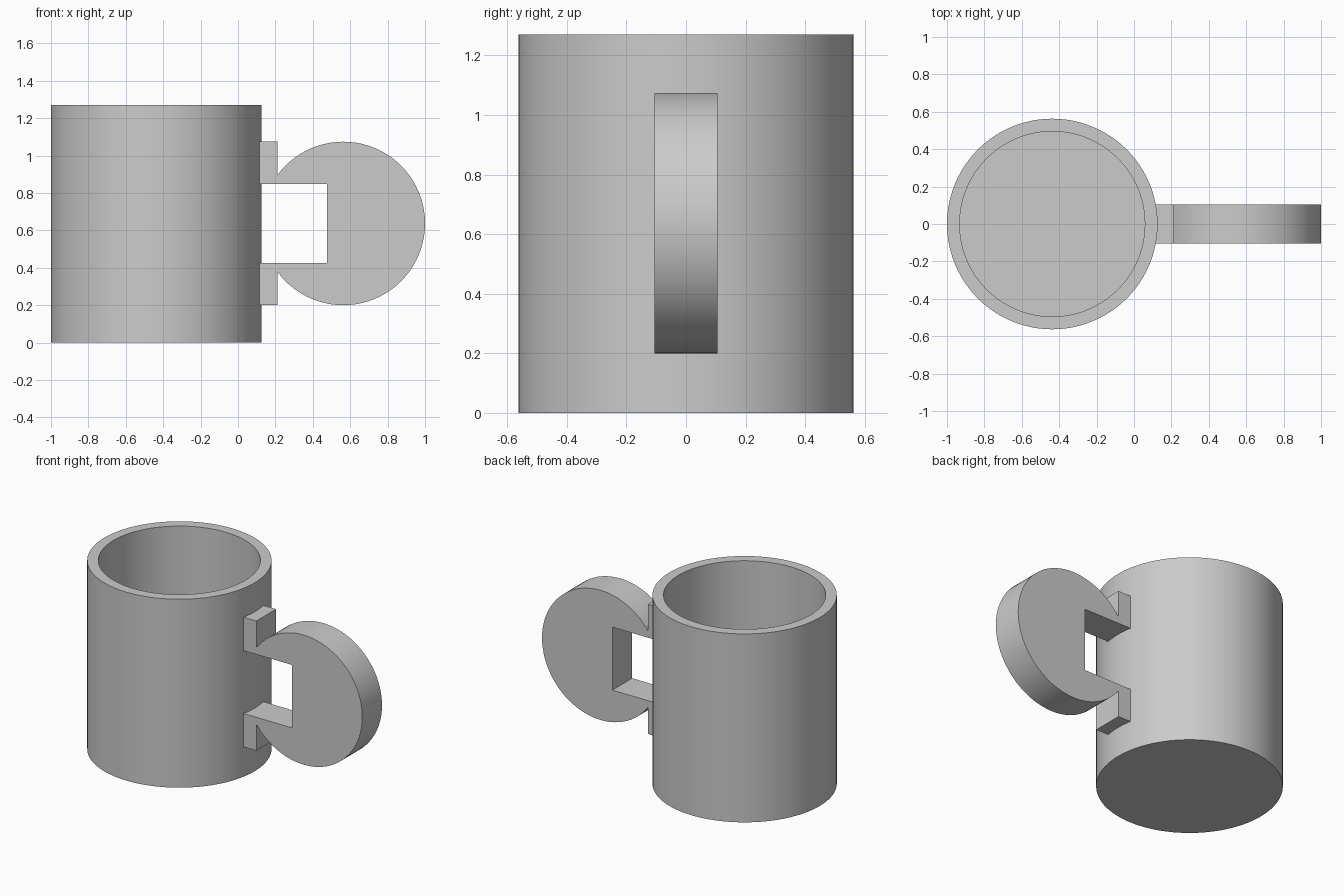
import bpy, bmesh, math
from mathutils import Vector

cube = bpy.data.objects.get("Cube")
if cube:
    bpy.data.objects.remove(cube)

# Single grey finish
grey = bpy.data.materials.new("plain_grey")
grey.use_nodes = True
colour = (0.6, 0.6, 0.6, 1)
grey.diffuse_color = colour
grey.node_tree.nodes["Principled BSDF"].inputs["Base Color"].default_value = colour


def finish(bm, name):
    bmesh.ops.remove_doubles(bm, verts=bm.verts, dist=1e-5)
    bmesh.ops.recalc_face_normals(bm, faces=bm.faces)
    mesh = bpy.data.meshes.new(name)
    bm.to_mesh(mesh)
    bm.free()
    mesh.materials.append(grey)
    obj = bpy.data.objects.new(name, mesh)
    bpy.context.collection.objects.link(obj)
    bpy.ops.object.select_all(action="DESELECT")
    obj.select_set(True)
    bpy.context.view_layer.objects.active = obj
    bpy.ops.object.shade_smooth_by_angle(angle=math.radians(30))
    return obj


# Cup: wall and floor section turned around its axis
CUP_X, OUTER, INNER, HEIGHT, FLOOR = -0.437, 0.563, 0.495, 1.27, 0.07
section = [(0, 0), (OUTER, 0), (OUTER, HEIGHT), (INNER, HEIGHT), (INNER, FLOOR), (0, FLOOR)]
bm = bmesh.new()
points = [bm.verts.new((CUP_X + r, 0, z)) for r, z in section]
edges = [bm.edges.new(pair) for pair in zip(points, points[1:])]
bmesh.ops.spin(bm, geom=points + edges, cent=(CUP_X, 0, 0), axis=(0, 0, 1),
               angle=math.tau, steps=96, use_merge=False)
finish(bm, "cup")

# Handle: round disc with a square finger opening and a mounting plate
DISC_X, MID_Z, RADIUS, HALF_WIDTH = 0.563, 0.637, 0.437, 0.105
ROOT_X, PLATE_X, OPEN_X, OPEN_HALF = 0.09, 0.21, 0.475, 0.212
start = math.acos((PLATE_X - DISC_X) / RADIUS)
STEPS = 32
upper = [(OPEN_X, OPEN_HALF), (ROOT_X, OPEN_HALF), (ROOT_X, RADIUS), (PLATE_X, RADIUS)]
for i in range(STEPS + 1):
    a = start * (1 - i / STEPS)
    upper.append((DISC_X + RADIUS * math.cos(a), RADIUS * math.sin(a)))
outline = upper + [(x, -z) for x, z in reversed(upper[:-1])]

bm = bmesh.new()
face = bm.faces.new([bm.verts.new((x, -HALF_WIDTH, MID_Z + z)) for x, z in outline])
extruded = bmesh.ops.extrude_face_region(bm, geom=[face], use_keep_orig=True)
moved = [g for g in extruded["geom"] if isinstance(g, bmesh.types.BMVert)]
bmesh.ops.translate(bm, verts=moved, vec=Vector((0, 2 * HALF_WIDTH, 0)))
finish(bm, "handle")
